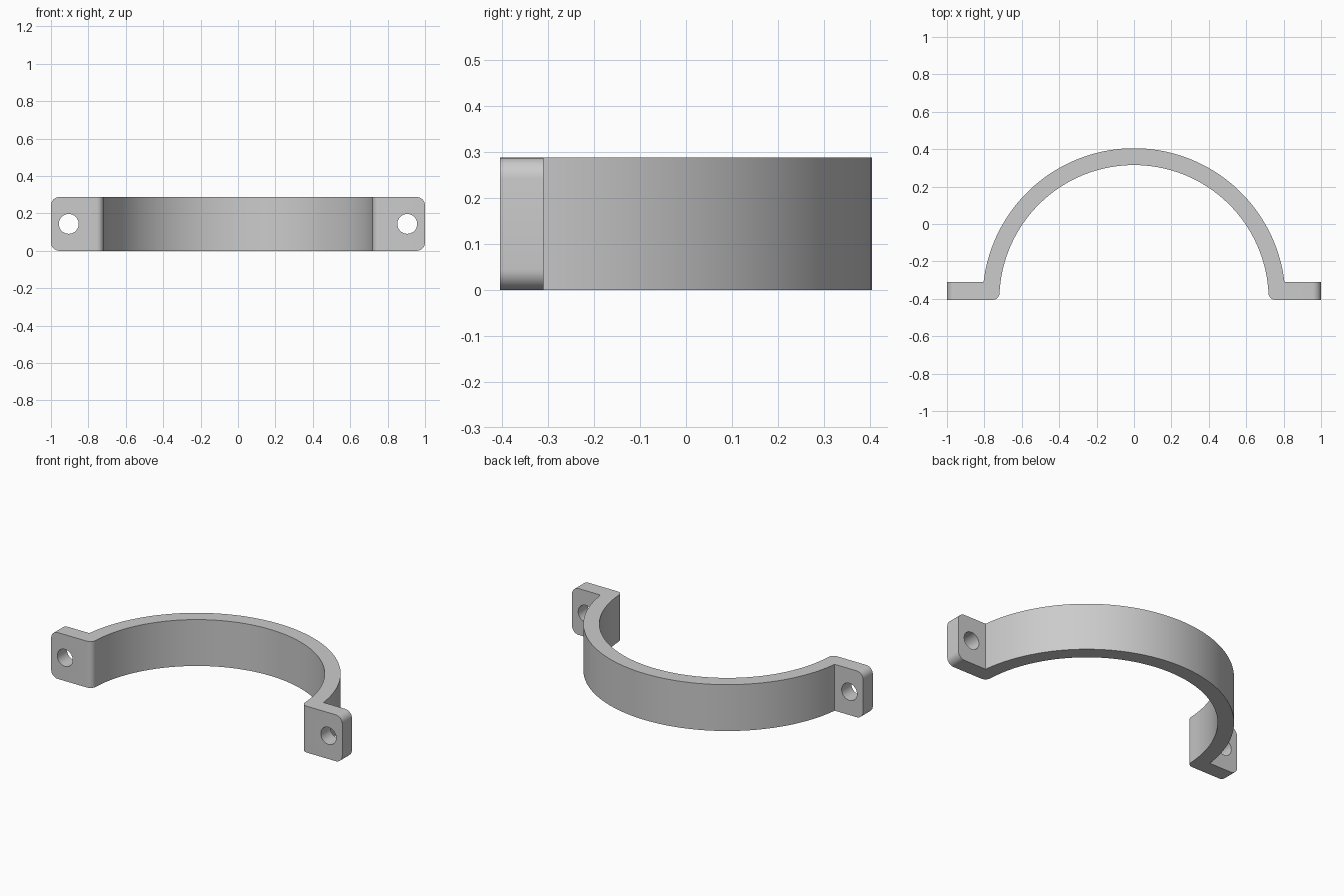
import bpy, bmesh, math
from mathutils import Matrix

if "Cube" in bpy.data.objects:
    bpy.data.objects.remove(bpy.data.objects["Cube"])

H = 0.288            # strap height
Y0, Y1 = -0.405, -0.31   # ear front and back
R_IN, R_OUT = 0.72, 0.81
FILLET = 0.036       # rounding of inner lip
CORNER = 0.045       # rounding of ear corners
HOLE_X, HOLE_R = 0.905, 0.053

grey = bpy.data.materials.new("grey")
grey.diffuse_color = (0.6, 0.6, 0.6, 1)
grey.use_nodes = True
grey.node_tree.nodes["Principled BSDF"].inputs["Base Color"].default_value = grey.diffuse_color


def arc(cx, cy, r, a0, a1, n):
    return [(cx + r * math.cos(a0 + (a1 - a0) * i / n),
             cy + r * math.sin(a0 + (a1 - a0) * i / n)) for i in range(n + 1)]


# Strap outline: outer arc, left ear, inner arc, right ear
a_out = math.asin((Y1 - Y0) / R_OUT)
a_in = math.asin(FILLET / (R_IN + FILLET))
lip_x = math.sqrt((R_IN + FILLET) ** 2 - FILLET ** 2)
lip = arc(lip_x, Y0 + FILLET, FILLET, math.pi + a_in, 1.5 * math.pi, 8)
outline = arc(0, Y0, R_OUT, a_out, math.pi - a_out, 72)
outline += [(-1, Y1), (-1, Y0)]
outline += [(-x, y) for x, y in reversed(lip)]
outline += arc(0, Y0, R_IN, math.pi - a_in, a_in, 72)[1:-1]
outline += lip + [(1, Y0), (1, Y1)]

# Extrude the outline upward
bm = bmesh.new()
base = bm.faces.new([bm.verts.new((x, y, 0)) for x, y in outline])
top = bmesh.ops.extrude_face_region(bm, geom=[base])["geom"]
bmesh.ops.translate(bm, vec=(0, 0, H),
                    verts=[v for v in top if isinstance(v, bmesh.types.BMVert)])
bmesh.ops.recalc_face_normals(bm, faces=bm.faces)

# Round the ear corners
ends = [e for e in bm.edges
        if all(abs(v.co.x) > 0.999 for v in e.verts)
        and abs(e.verts[0].co.z - e.verts[1].co.z) < 1e-5]
bmesh.ops.bevel(bm, geom=ends, offset=CORNER, offset_type='OFFSET',
                segments=8, profile=0.5, affect='EDGES')
mesh = bpy.data.meshes.new("clamp_strap")
bm.to_mesh(mesh)
bm.free()
strap = bpy.data.objects.new("clamp_strap", mesh)
bpy.context.collection.objects.link(strap)
mesh.materials.append(grey)

# Bolt hole cutters
bm = bmesh.new()
for x in (-HOLE_X, HOLE_X):
    bmesh.ops.create_cone(
        bm, cap_ends=True, segments=40, radius1=HOLE_R, radius2=HOLE_R, depth=0.3,
        matrix=Matrix.Translation((x, (Y0 + Y1) / 2, H / 2)) @ Matrix.Rotation(math.pi / 2, 4, 'X'))
cut_mesh = bpy.data.meshes.new("bolt_hole_cutter")
bm.to_mesh(cut_mesh)
bm.free()
cut_mesh.materials.append(grey)
cutter = bpy.data.objects.new("bolt_hole_cutter", cut_mesh)
bpy.context.collection.objects.link(cutter)
cutter.hide_render = True
cutter.hide_set(True)

# Cut the holes, then shade smooth with sharp edges kept
mod = strap.modifiers.new("bolt_holes", 'BOOLEAN')
mod.operation, mod.solver, mod.object = 'DIFFERENCE', 'EXACT', cutter
bpy.context.view_layer.objects.active = strap
strap.select_set(True)
bpy.ops.object.modifier_apply(modifier=mod.name)
bpy.data.objects.remove(cutter)
bpy.ops.object.shade_smooth_by_angle(angle=math.radians(30))
